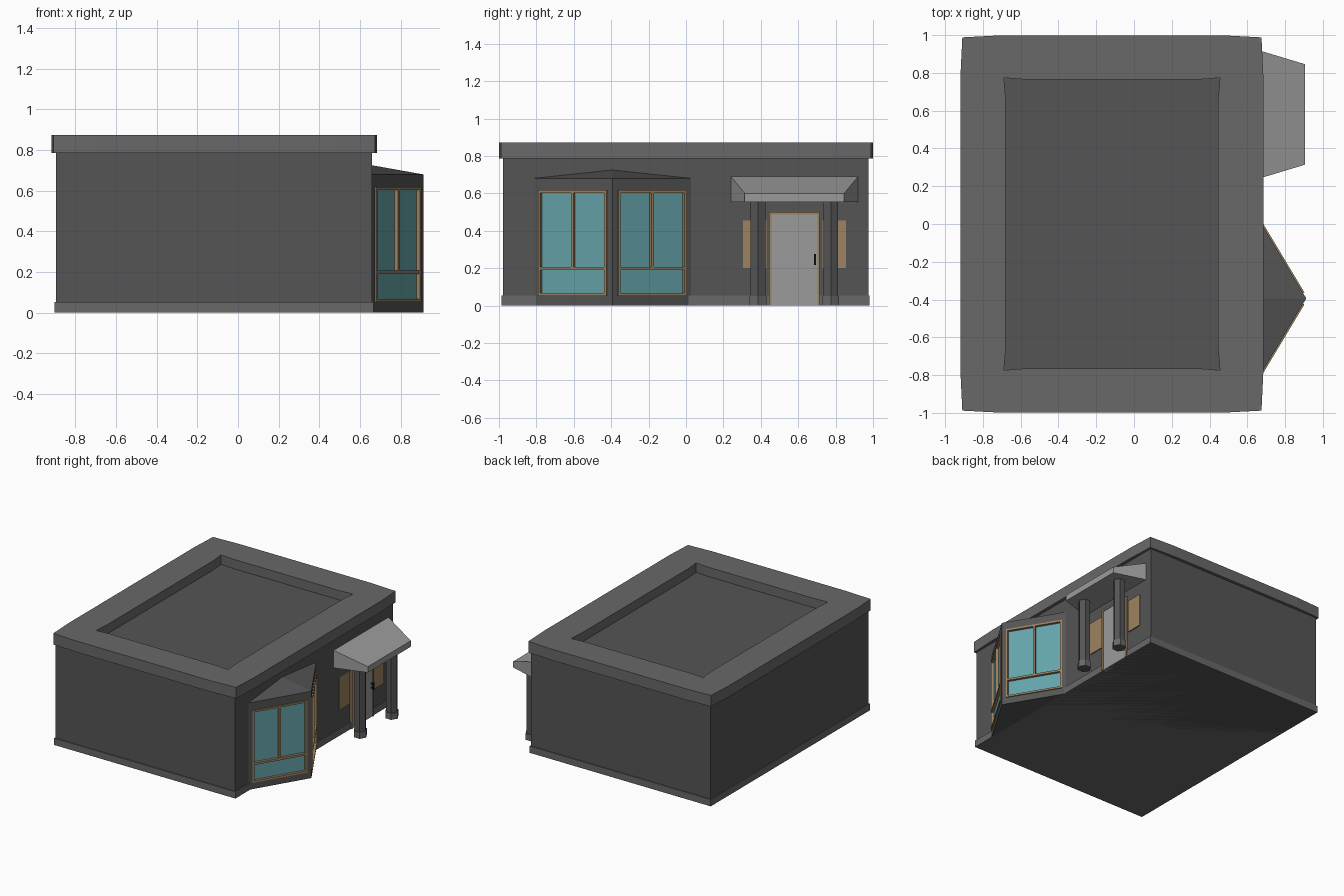
import bpy, bmesh, math
from mathutils import Vector, Matrix

if "Cube" in bpy.data.objects:
    bpy.data.objects.remove(bpy.data.objects["Cube"])


def material(name, r, g, b):
    m = bpy.data.materials.new(name)
    m.diffuse_color = (r, g, b, 1)
    m.use_nodes = True
    m.node_tree.nodes["Principled BSDF"].inputs["Base Color"].default_value = m.diffuse_color
    return m


DARK = material("dark_wall", .09, .09, .09)
ROOF = material("roof_grey", .14, .14, .14)
LIGHT = material("light_grey", .33, .33, .33)
WOOD = material("wood", .34, .23, .12)
GLASS = material("glass", .13, .37, .41)
BLACK = material("black", .01, .01, .01)


def finish(name, bm, mat):
    bmesh.ops.recalc_face_normals(bm, faces=bm.faces)
    me = bpy.data.meshes.new(name)
    bm.to_mesh(me)
    bm.free()
    if mat:
        me.materials.append(mat)
    ob = bpy.data.objects.new(name, me)
    bpy.context.collection.objects.link(ob)
    return ob


def hull(name, pts, mat):
    bm = bmesh.new()
    for p in pts:
        bm.verts.new(p)
    bmesh.ops.convex_hull(bm, input=bm.verts)
    bmesh.ops.dissolve_limit(bm, angle_limit=.01, verts=bm.verts, edges=bm.edges)
    return finish(name, bm, mat)


def box(name, x, y, z, mat, mw=Matrix()):
    return hull(name, [mw @ Vector((a, b, c)) for a in x for b in y for c in z], mat)


def outline(hx, hy, sx, sy, kx, ky, z, cx=-.117):
    """Rectangle with corner points and two slightly offset points per side."""
    q = [(kx, sy), (hx, hy), (sx, ky)]
    pts = []
    for mx, my in ((-1, 1), (1, 1), (1, -1), (-1, -1)):
        c = [(cx + mx * x, my * y, z) for x, y in q]
        # alternate direction so the outline stays continuous
        pts += c if mx * my > 0 else c[::-1]
    return pts


# Walls and plinth
box("walls", (-.895, .66), (-.978, .975), (0, .80), DARK)
box("plinth", (-.902, .668), (-.986, .982), (0, .053), ROOF)

# Roof slab with bowed edges and a sunken centre
bm = bmesh.new()
outer = (.792, .988, .802, .999, .583, .78)
inner = (.572, .774, .562, .765, .46, .66)
loops = [[bm.verts.new(p) for p in outline(*s, z)]
         for s, z in ((outer, .786), (outer, .873), (inner, .873), (inner, .79))]
for a, b in zip(loops, loops[1:]):
    n = len(a)
    for i in range(n):
        bm.faces.new((a[i], a[(i + 1) % n], b[(i + 1) % n], b[i]))
bm.faces.new(loops[0])
bm.faces.new(loops[-1])
finish("flat_roof", bm, ROOF)

# Pointed bay with a shallow pitched top
YC, HALF, XW, XA = -.394, .42, .66, .912
tri = [(XW, YC - HALF), (XA, YC), (XW, YC + HALF)]
bay = hull("bay", [(x, y, z) for x, y in tri for z in (0, .68)] + [(XW, YC, .725)], DARK)

# Recessed bay windows, one per facet (u along facet, w outwards)
L = math.hypot(XA - XW, HALF)
for side, s in (("left", 1), ("right", -1)):
    u = Vector(((XA - XW) / L, s * HALF / L, 0))
    w = Vector((HALF / L, -s * (XA - XW) / L, 0))
    mw = Matrix((u, w, (0, 0, 1))).transposed().to_4x4()
    mw.translation = (XW, YC - s * HALF, 0)
    u0, u1, z0, z1, t = .030, .457, .052, .617, .014
    cutter = box("window_cutter", (u0 + .004, u1 - .004), (-.018, .05),
                 (z0 + .004, z1 - .004), None, mw)
    cutter.hide_render = True
    cutter.hide_set(True)
    cut = bay.modifiers.new("window_opening", "BOOLEAN")
    cut.object, cut.solver = cutter, "EXACT"
    d = (-.018, .008)
    uc = (u0 + u1) / 2
    for part, us, zs in (("jamb_a", (u0, u0 + t), (z0, z1)),
                         ("jamb_b", (u1 - t, u1), (z0, z1)),
                         ("sill", (u0, u1), (z0, z0 + t)),
                         ("head", (u0, u1), (z1 - t, z1)),
                         ("transom", (u0, u1), (.190, .206)),
                         ("mullion", (uc - .008, uc + .008), (.2, z1))):
        box(f"{side}_window_{part}", us, d, zs, WOOD, mw)
    box(f"{side}_window_glass", (u0, u1), (-.02, -.012), (z0, z1), GLASS, mw)

# Entrance canopy, tapering outwards
DY = .58
hull("canopy", [(x, DY + s * h, z) for s in (-1, 1)
                for x, h, z in ((.66, .34, .69), (.66, .34, .553),
                                (.905, .266, .60), (.905, .266, .553))], LIGHT)

# Door with frame and handle
box("door", (.64, .672), (DY - .127, DY + .127), (0, .49), LIGHT)
for s in (-1, 1):
    box("door_jamb", (.64, .677), (DY + s * .122, DY + s * .135), (0, .50), WOOD)
box("door_head", (.64, .677), (DY - .135, DY + .135), (.487, .50), WOOD)
box("door_handle", (.685, .697), (.684, .696), (.218, .275), BLACK)
for z in (.23, .263):
    box("handle_mount", (.67, .687), (.686, .694), (z - .005, z + .005), BLACK)

# Hexagonal pillars with feet, and wooden side panels
for s in (-1, 1):
    for name, r, z0, z1, mat in (("pillar", .045, 0, .56, DARK),
                                 ("pillar_foot", .051, 0, .05, ROOF)):
        hull(name, [(.79 + r * math.cos(k * math.pi / 3),
                     DY + s * .195 + r * math.sin(k * math.pi / 3), z)
                    for k in range(6) for z in (z0, z1)], mat)
    box("side_panel", (.65, .668), (DY + s * .15, DY + s * .275), (.20, .456), WOOD)
